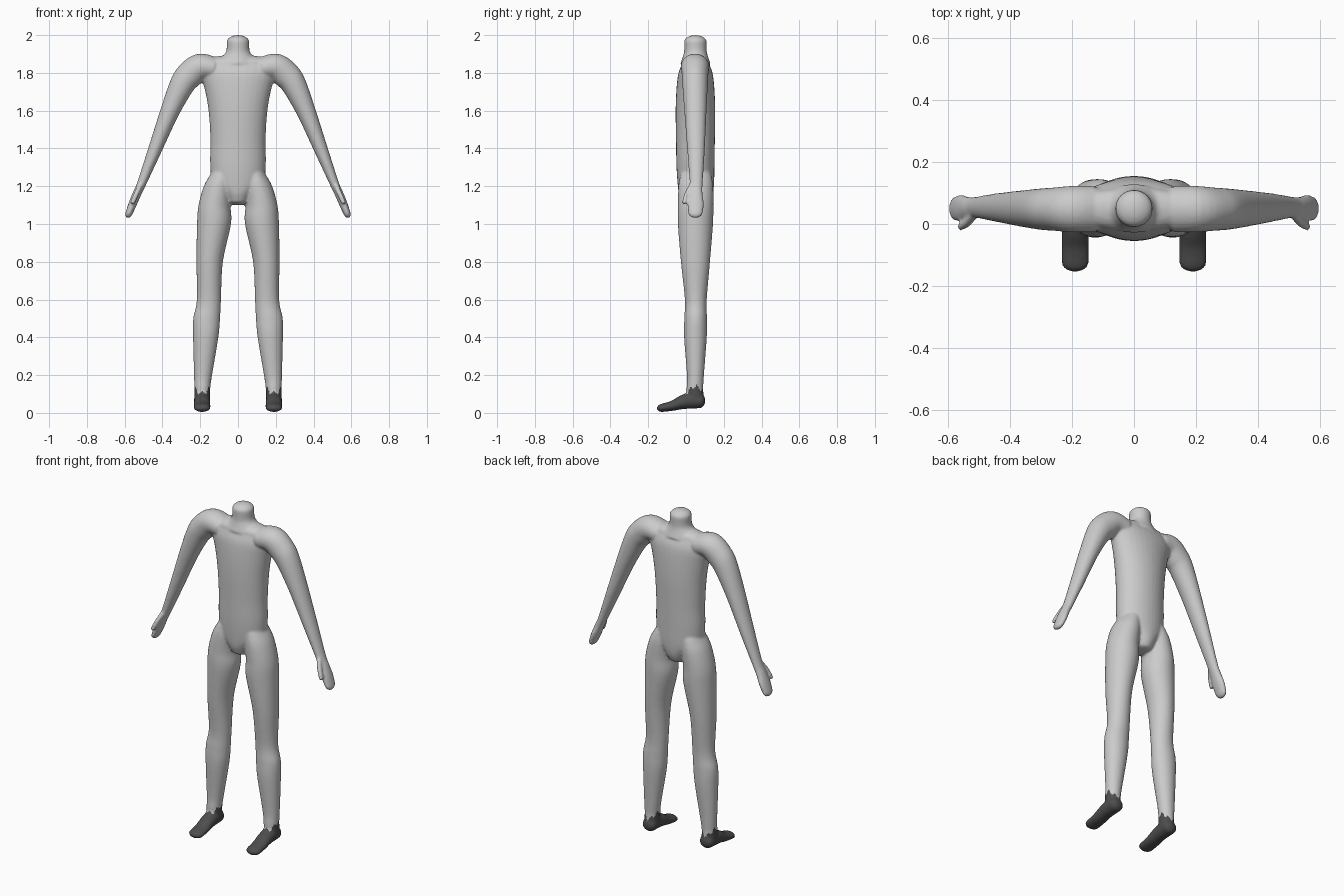
import bpy, bmesh, math
from mathutils import Vector

cube = bpy.data.objects.get("Cube")
if cube:
    bpy.data.objects.remove(cube)


def material(name, value):
    m = bpy.data.materials.new(name)
    m.use_nodes = True
    colour = (value, value, value, 1)
    m.diffuse_color = colour
    m.node_tree.nodes["Principled BSDF"].inputs["Base Color"].default_value = colour
    return m


light_grey = material("light grey", 0.6)
dark_grey = material("dark grey", 0.075)


def spline(rows, steps=5):
    """Catmull-Rom interpolation between rows of numbers."""
    rows = [Vector(r) for r in rows]
    padded = [rows[0]] + rows + [rows[-1]]
    out = []
    for p, q, r, s in zip(padded, padded[1:], padded[2:], padded[3:]):
        for i in range(steps):
            t = i / steps
            out.append(0.5 * (2 * q + (r - p) * t + (2 * p - 5 * q + 4 * r - s) * t * t
                              + (3 * q - p - 3 * r + s) * t ** 3))
    return out + [rows[-1]]


def tube(bm, rows, side, caps=(0.0, 0.0), sides=32, mirror=False):
    """Loft of ellipses; row = x, y, z, radius along side, radius across it."""
    rows = spline(rows)
    pts = [Vector(r[:3]) for r in rows]
    side = Vector(side)
    rings = []
    for i, r in enumerate(rows):
        tangent = (pts[min(i + 1, len(pts) - 1)] - pts[max(i - 1, 0)]).normalized()
        rings.append((pts[i], tangent, r[3], r[4]))

    def dome(ring, length, sign):
        c, t, a, b = ring
        out = []
        for k in range(1, 6):
            w = k / 5 * math.radians(84)
            out.append((c + t * sign * length * math.sin(w), t,
                        a * math.cos(w), b * math.cos(w)))
        return out

    rings = dome(rings[0], caps[0], -1)[::-1] + rings + dome(rings[-1], caps[1], 1)
    for sign in ((1, -1) if mirror else (1,)):
        loops = []
        for c, t, a, b in rings:
            across = t.cross(side).normalized()
            loop = []
            for k in range(sides):
                w = 2 * math.pi * k / sides
                p = c + side * a * math.cos(w) + across * b * math.sin(w)
                loop.append(bm.verts.new((p.x * sign, p.y, p.z)))
            loops.append(loop)
        for lo, hi in zip(loops, loops[1:]):
            for k in range(sides):
                j = (k + 1) % sides
                bm.faces.new((lo[k], lo[j], hi[j], hi[k]))
        bm.faces.new(loops[0][::-1])
        bm.faces.new(loops[-1])


X, Y = (1, 0, 0), (0, 1, 0)
bm = bmesh.new()

# Torso from crotch to shoulders
tube(bm, [(0, .05, 1.12, .06, .075), (0, .052, 1.16, .085, .09), (0, .052, 1.22, .135, .097),
          (0, .05, 1.32, .147, .101), (0, .05, 1.45, .146, .103), (0, .05, 1.6, .156, .105),
          (0, .05, 1.72, .178, .1), (0, .05, 1.8, .205, .09), (0, .048, 1.85, .205, .07)],
     X, (.02, .045))
# Neck with flared base
tube(bm, [(0, .05, 1.85, .11, .08), (0, .05, 1.885, .083, .067), (0, .05, 1.915, .062, .06),
          (0, .05, 1.965, .06, .06)], X, (.01, .035))
# Arms and flat hands
tube(bm, [(.13, .048, 1.825, .075, .06), (.2, .048, 1.832, .075, .07),
          (.255, .048, 1.79, .07, .073), (.297, .048, 1.735, .067, .066),
          (.365, .05, 1.585, .058, .05), (.443, .053, 1.385, .046, .036),
          (.512, .054, 1.21, .034, .024), (.535, .053, 1.16, .035, .023),
          (.558, .051, 1.105, .043, .022), (.576, .05, 1.06, .039, .019)],
     Y, (.02, .03), mirror=True)
# Thumbs
tube(bm, [(.515, .03, 1.21, .013, .014), (.538, .005, 1.16, .015, .014),
          (.558, -.008, 1.115, .013, .013)], Y, (.01, .012), 16, True)
# Legs
tube(bm, [(.088, .052, 1.26, .06, .082), (.105, .052, 1.2, .076, .092),
          (.124, .051, 1.1, .085, .094), (.127, .05, 1.0, .09, .093),
          (.15, .05, .8, .07, .077), (.154, .052, .6, .064, .058),
          (.166, .051, .5, .071, .06), (.171, .05, .4, .067, .06),
          (.185, .05, .2, .048, .045), (.189, .047, .13, .042, .044),
          (.19, .05, .07, .042, .045)], X, (.04, .03), mirror=True)
# Feet, heel to toe
tube(bm, [(.19, .075, .062, .042, .038), (.19, .03, .066, .043, .044),
          (.19, -.02, .056, .043, .037), (.19, -.07, .038, .044, .027),
          (.19, -.125, .027, .044, .022)], X, (.027, .03), mirror=True)

bmesh.ops.recalc_face_normals(bm, faces=bm.faces)
mesh = bpy.data.meshes.new("body")
bm.to_mesh(mesh)
bm.free()
body = bpy.data.objects.new("body", mesh)
bpy.context.collection.objects.link(body)
bpy.ops.object.select_all(action="DESELECT")
body.select_set(True)
bpy.context.view_layer.objects.active = body

# Fuse the parts into one soft skin
fuse = body.modifiers.new("fuse", "REMESH")
fuse.mode = "VOXEL"
fuse.voxel_size = 0.007
soften = body.modifiers.new("soften", "SMOOTH")
soften.factor = 0.5
soften.iterations = 5
for name in ("fuse", "soften"):
    bpy.ops.object.modifier_apply(modifier=name)

# Dark shoes with a ragged top edge, light skin elsewhere
body.data.materials.clear()
body.data.materials.append(light_grey)
body.data.materials.append(dark_grey)
for face in body.data.polygons:
    c = face.center
    angle = math.atan2(c.y - .05, abs(c.x) - .19)
    edge = .122 + .018 * math.cos(2 * angle) + .01 * math.sin(7 * angle)
    face.material_index = int(c.z < edge)
bpy.ops.object.shade_smooth()
